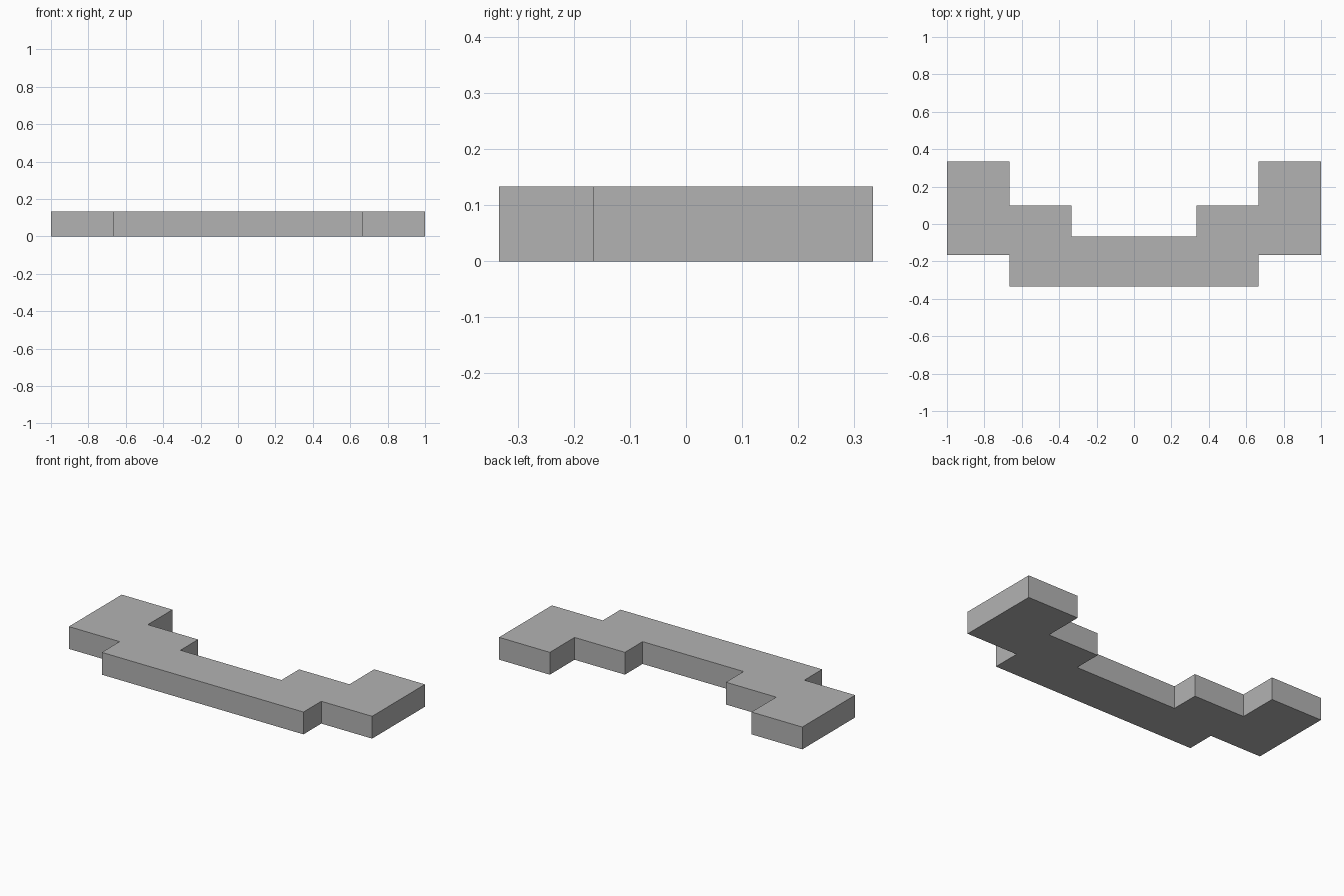
import bpy
import bmesh

cube = bpy.data.objects.get("Cube")
if cube:
    bpy.data.objects.remove(cube, do_unlink=True)

HEIGHT = 0.133

# Single plain grey
grey = bpy.data.materials.new("plain grey")
grey.use_nodes = True
colour = (0.45, 0.45, 0.45, 1)
grey.diffuse_color = colour
grey.node_tree.nodes["Principled BSDF"].inputs["Base Color"].default_value = colour

# Left half of the stepped outline, front to back
half = [(0.665, -0.333), (0.665, -0.165), (1, -0.165), (1, 0.333),
        (0.665, 0.333), (0.665, 0.1), (0.333, 0.1), (0.333, -0.067)]
outline = half + [(-x, y) for x, y in reversed(half)]

# Stepped slab: outline raised to its thickness
bm = bmesh.new()
base = bm.faces.new([bm.verts.new((x, y, 0)) for x, y in outline])
raised = bmesh.ops.extrude_face_region(bm, geom=[base], use_keep_orig=True)
top = [v for v in raised["geom"] if isinstance(v, bmesh.types.BMVert)]
bmesh.ops.translate(bm, verts=top, vec=(0, 0, HEIGHT))
bmesh.ops.recalc_face_normals(bm, faces=bm.faces)

mesh = bpy.data.meshes.new("stepped_slab")
bm.to_mesh(mesh)
bm.free()
mesh.materials.append(grey)
slab = bpy.data.objects.new("stepped_slab", mesh)
bpy.context.collection.objects.link(slab)
